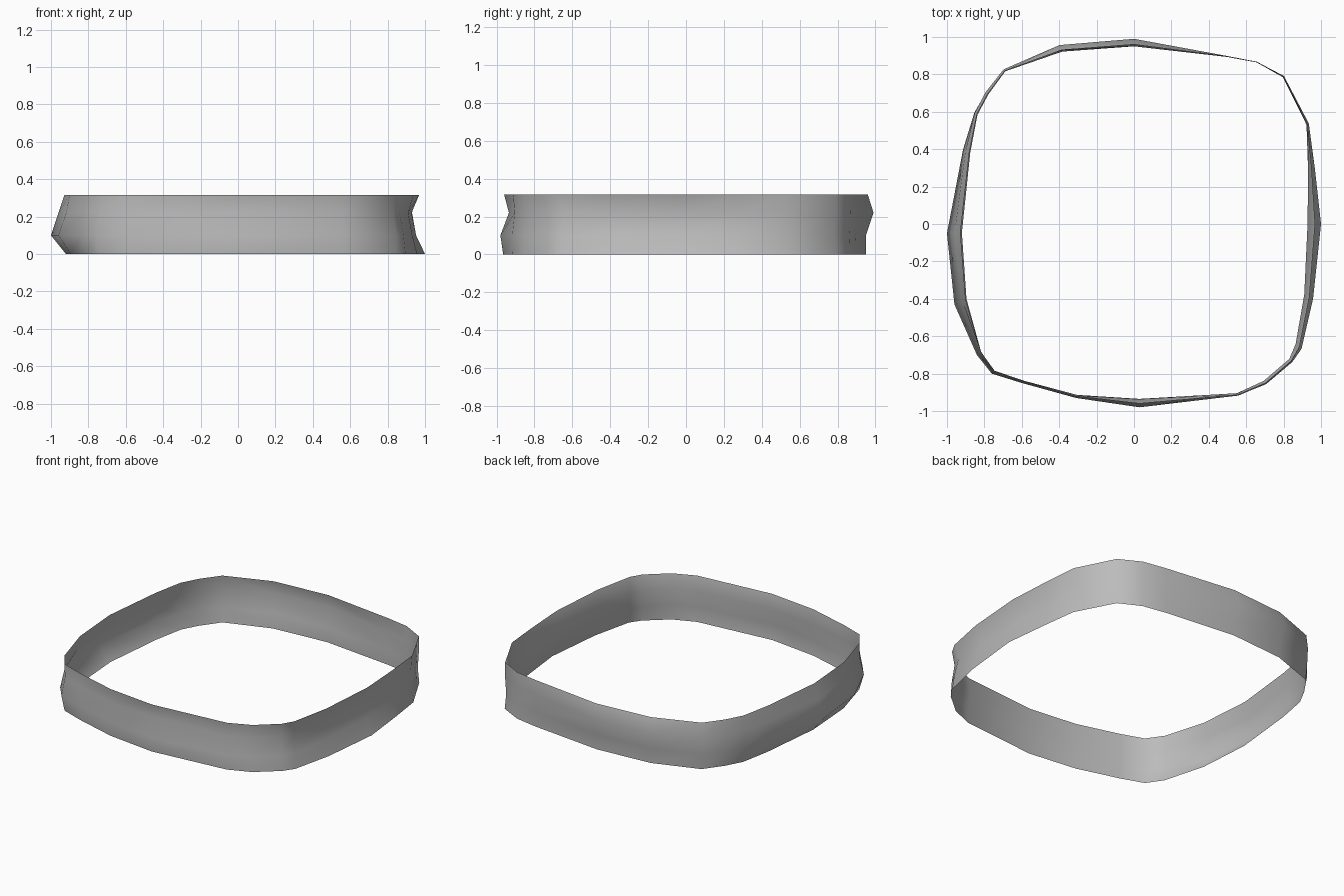
import bpy
import bmesh
from mathutils import Vector

default_cube = bpy.data.objects.get("Cube")
if default_cube:
    bpy.data.objects.remove(default_cube, do_unlink=True)

# One flat colour for the whole band
grey = bpy.data.materials.new("plain grey")
grey.use_nodes = True
colour = (0.5, 0.5, 0.5, 1)
grey.diffuse_color = colour
grey.node_tree.nodes["Principled BSDF"].inputs["Base Color"].default_value = colour

# Outer outline of the rounded square: x, y and how far the band wanders inward
outline = [
    (1, 0, .08), (.97, .3, .05), (.94, .54, .03), (.81, .8, .03), (.66, .87, .01),
    (.5, .9, .01), (0, .99, .05), (-.4, .96, .05), (-.7, .83, .02),
    (-.8, .71, .03), (-.86, .6, .03), (-.92, .4, .05), (-1, -.05, .08),
    (-.96, -.43, .08), (-.84, -.7, .04), (-.76, -.8, .03), (-.6, -.85, .02),
    (-.31, -.93, .02), (.03, -.98, .05), (.56, -.92, .02), (.71, -.86, .03),
    (.85, -.74, .03), (.9, -.67, .05), (.96, -.4, .06),
]

# Each level: height, then outward bulge toward left, back, right and front
levels = [
    (0, 1, .2, 0, .7),
    (.1, .4, .2, 1, 1),
    (.22, .1, 1, .5, .1),
    (.315, .6, .4, .1, .6),
]


def band_point(x, y, depth, level):
    """Blend the side bulges by direction and pull the outline inward."""
    height, left, back, right, front = level
    direction = Vector((x, y)).normalized()
    side = left if x > 0 else right
    end = back if y > 0 else front
    bulge = side * direction.x ** 2 + end * direction.y ** 2
    spot = Vector((x, y)) - direction * depth * (1 - bulge)
    return (spot.x, spot.y, height)


# Thin open band lofted through the level rings
bm = bmesh.new()
rings = [[bm.verts.new(band_point(*column, level)) for column in outline]
         for level in levels]
count = len(outline)
for lower, upper in zip(rings, rings[1:]):
    for i in range(count):
        j = (i + 1) % count
        bm.faces.new((lower[i], lower[j], upper[j], upper[i]))
for face in bm.faces:
    face.smooth = True

mesh = bpy.data.meshes.new("band")
bm.to_mesh(mesh)
bm.free()
mesh.materials.append(grey)
band = bpy.data.objects.new("band", mesh)
bpy.context.collection.objects.link(band)
